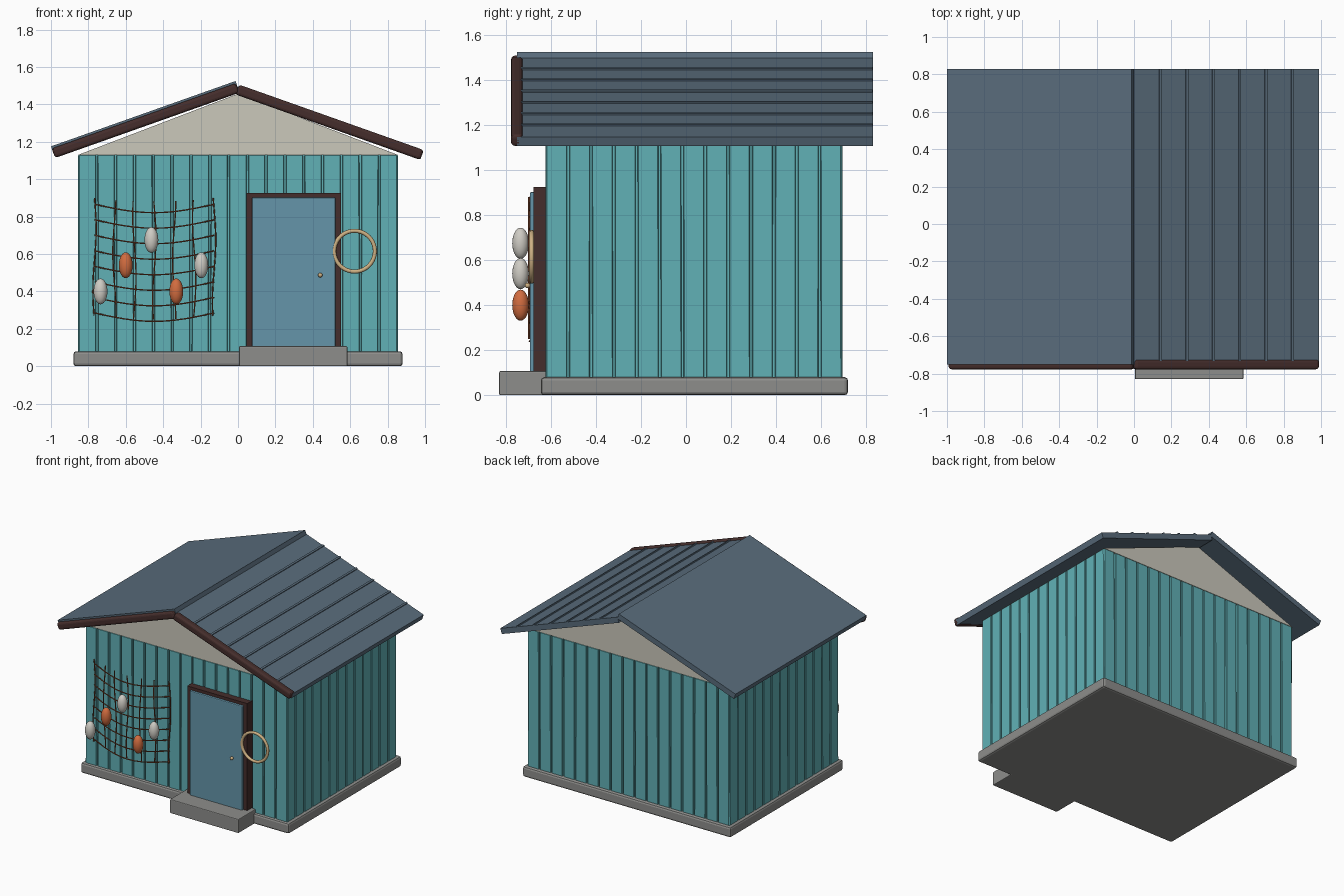
import bpy, bmesh, math, random
from mathutils import Matrix, Vector

random.seed(4)
if "Cube" in bpy.data.objects:
    bpy.data.objects.remove(bpy.data.objects["Cube"])


def material(name, r, g, b):
    m = bpy.data.materials.new(name)
    m.use_nodes = True
    m.diffuse_color = (r, g, b, 1)
    bsdf = m.node_tree.nodes["Principled BSDF"]
    bsdf.inputs["Base Color"].default_value = (r, g, b, 1)
    bsdf.inputs["Roughness"].default_value = 0.8
    return m


TEAL = material("teal_paint", 0.12, 0.44, 0.47)
CREAM = material("cream_gable", 0.60, 0.58, 0.50)
SLATE = material("slate_roof", 0.10, 0.15, 0.20)
BROWN = material("dark_brown_trim", 0.06, 0.027, 0.025)
STONE = material("grey_stone", 0.27, 0.27, 0.26)
BLUE = material("blue_door", 0.13, 0.30, 0.40)
TAN = material("tan_rope_ring", 0.62, 0.44, 0.23)
ORANGE = material("orange_float", 0.64, 0.15, 0.05)
WHITE = material("white_float", 0.62, 0.60, 0.55)
RUST = material("rust_net", 0.26, 0.075, 0.03)


def add_object(name, bm, mat, smooth=False):
    mesh = bpy.data.meshes.new(name)
    bmesh.ops.recalc_face_normals(bm, faces=bm.faces)
    for f in bm.faces:
        f.smooth = smooth
    bm.to_mesh(mesh)
    bm.free()
    mesh.materials.append(mat)
    ob = bpy.data.objects.new(name, mesh)
    bpy.context.collection.objects.link(ob)
    return ob


def bevel(ob, width, segments=2):
    mod = ob.modifiers.new("Bevel", "BEVEL")
    mod.width, mod.segments = width, segments
    return ob


def add_cuboid(bm, lo, hi, turn=Matrix()):
    lo, hi = Vector(lo), Vector(hi)
    mat = Matrix.Translation((lo + hi) / 2) @ turn @ Matrix.Diagonal((*(hi - lo), 1))
    bmesh.ops.create_cube(bm, size=1, matrix=mat)


def box(name, lo, hi, mat, width=0.0, segments=2):
    bm = bmesh.new()
    add_cuboid(bm, lo, hi)
    ob = add_object(name, bm, mat)
    return bevel(ob, width, segments) if width else ob


def tube(name, paths, radius, mat):
    cu = bpy.data.curves.new(name, "CURVE")
    cu.dimensions = "3D"
    cu.bevel_depth, cu.bevel_resolution = radius, 1
    for pts in paths:
        sp = cu.splines.new("POLY")
        sp.points.add(len(pts) - 1)
        for p, co in zip(sp.points, pts):
            p.co = (*co, 1)
    cu.materials.append(mat)
    ob = bpy.data.objects.new(name, cu)
    bpy.context.collection.objects.link(ob)


# Base and step
box("foundation", (-0.88, -0.645, 0), (0.88, 0.72, 0.08), STONE, 0.015)
box("door_step", (0.005, -0.83, 0), (0.585, -0.62, 0.107), STONE, 0.006)

# Walls: solid core clad with separate planks
X, Y0, Y1, Z0, Z1 = 0.855, -0.625, 0.695, 0.075, 1.13
DEEP = 0.018
box("wall_core", (-X + DEEP, Y0 + DEEP, Z0), (X - DEEP, Y1 - DEEP, Z1), TEAL)


def planks(name, along_x, start, end, count, outer, inner):
    bm = bmesh.new()
    step = (end - start) / count
    for i in range(count):
        a, b = start + i * step + 0.005, start + (i + 1) * step - 0.005
        lean = random.uniform(-0.002, 0.002)
        if along_x:
            add_cuboid(bm, (a, min(outer, inner), Z0), (b, max(outer, inner), Z1),
                       Matrix.Rotation(lean, 4, "Y"))
        else:
            add_cuboid(bm, (min(outer, inner), a, Z0), (max(outer, inner), b, Z1),
                       Matrix.Rotation(lean, 4, "X"))
    bevel(add_object(name, bm, TEAL), 0.003, 1)


planks("front_planks", True, -X, X, 17, Y0, Y0 + DEEP + 0.005)
planks("back_planks", True, -X, X, 17, Y1, Y1 - DEEP - 0.005)
planks("left_planks", False, Y0, Y1, 13, X, X - DEEP - 0.005)
planks("right_planks", False, Y0, Y1, 13, -X, -X + DEEP + 0.005)

# Gable: triangular prism above the walls
bm = bmesh.new()
tri = [bm.verts.new((x, Y0, z)) for x, z in ((-X, Z1), (X, Z1), (0, 1.457))]
face = bm.faces.new(tri)
ext = bmesh.ops.extrude_face_region(bm, geom=[face])
bmesh.ops.translate(bm, verts=[v for v in ext["geom"] if isinstance(v, bmesh.types.BMVert)],
                    vec=(0, Y1 - Y0, 0))
add_object("gable", bm, CREAM)

# Roof slopes, with local x running down the slope from the ridge
PITCH = math.radians(19.5)


def place(ob, side, x, z):
    ob.location = (x, 0, z)
    ob.rotation_euler = (0, PITCH if side > 0 else math.pi - PITCH, 0)


for side, label, x, z, length in ((1, "left", 0, 1.497, 1.05), (-1, "right", -0.013, 1.525, 1.047)):
    thick = (-0.042, 0) if side > 0 else (0, 0.042)
    slab = box(label + "_roof_slope", (0, -0.75, thick[0]), (length, 0.83, thick[1]), SLATE)
    place(slab, side, x, z)
    # Rounded barge board on the front edge
    lift = 0.01 if side > 0 else 0.012
    trim_z = (lift - 0.056, lift) if side > 0 else (lift, lift + 0.054)
    trim = box(label + "_barge_board", (0.002, -0.777, trim_z[0]), (length, -0.725, trim_z[1]),
               BROWN, 0.016, 3)
    place(trim, side, x, z)

# Raised seams along the left slope
bm = bmesh.new()
for i in range(1, 7):
    d = i * 0.141 / math.cos(PITCH)
    add_cuboid(bm, (d - 0.007, -0.749, -0.005), (d + 0.007, 0.829, 0.008))
place(add_object("roof_seams", bm, SLATE), 1, 0, 1.497)

# Door, frame and knob
bm = bmesh.new()
for lo, hi in (((0.045, 0.08), (0.077, 0.925)), ((0.52, 0.08), (0.552, 0.925)),
               ((0.077, 0.9), (0.52, 0.925))):
    add_cuboid(bm, (lo[0], -0.677, lo[1]), (hi[0], -0.61, hi[1]))
add_object("door_frame", bm, BROWN)
box("door", (0.075, -0.694, 0.1), (0.521, -0.62, 0.902), BLUE, 0.006)


def ball(name, center, radii, mat):
    bm = bmesh.new()
    bmesh.ops.create_uvsphere(bm, u_segments=20, v_segments=14, radius=1,
                              matrix=Matrix.Translation(center) @ Matrix.Diagonal((*radii, 1)))
    add_object(name, bm, mat, smooth=True)


ball("door_knob", (0.44, -0.704, 0.487), (0.012, 0.012, 0.012), TAN)

# Ring hanging beside the door
bpy.ops.mesh.primitive_torus_add(major_radius=0.109, minor_radius=0.011, major_segments=40,
                                 minor_segments=10, location=(0.623, -0.686, 0.615),
                                 rotation=(math.pi / 2, 0, 0))
ring = bpy.context.object
ring.name = "rope_ring"
ring.data.materials.append(TAN)
bpy.ops.object.shade_smooth()

# Sagging net of thin cords
LEFT, RIGHT = -0.767, -0.128


def net_y(t):
    return -0.64 - 0.055 * math.sin(math.pi * t)


cords = []
for row in range(8):
    z = 0.866 - row * 0.083
    cords.append([(LEFT + t * (RIGHT - LEFT), net_y(t), z - 0.045 * math.sin(math.pi * t))
                  for t in (i / 12 for i in range(13))])
for col in range(7):
    t = col / 6
    sag = 0.02 * math.sin(math.pi * t)
    cords.append([(LEFT + t * (RIGHT - LEFT) + 0.009 * math.sin(6 * s + 2 * col), net_y(t) - 0.003,
                   0.9 - sag - 0.63 * s) for s in (i / 10 for i in range(11))])
tube("net", cords, 0.004, RUST)

# Floats caught in the net
for i, (x, z, mat) in enumerate(((-0.735, 0.4, WHITE), (-0.6, 0.54, ORANGE), (-0.463, 0.675, WHITE),
                                 (-0.33, 0.4, ORANGE), (-0.196, 0.54, WHITE))):
    ball(f"float_{i + 1}", (x, -0.735, z), (0.037, 0.037, 0.069), mat)
